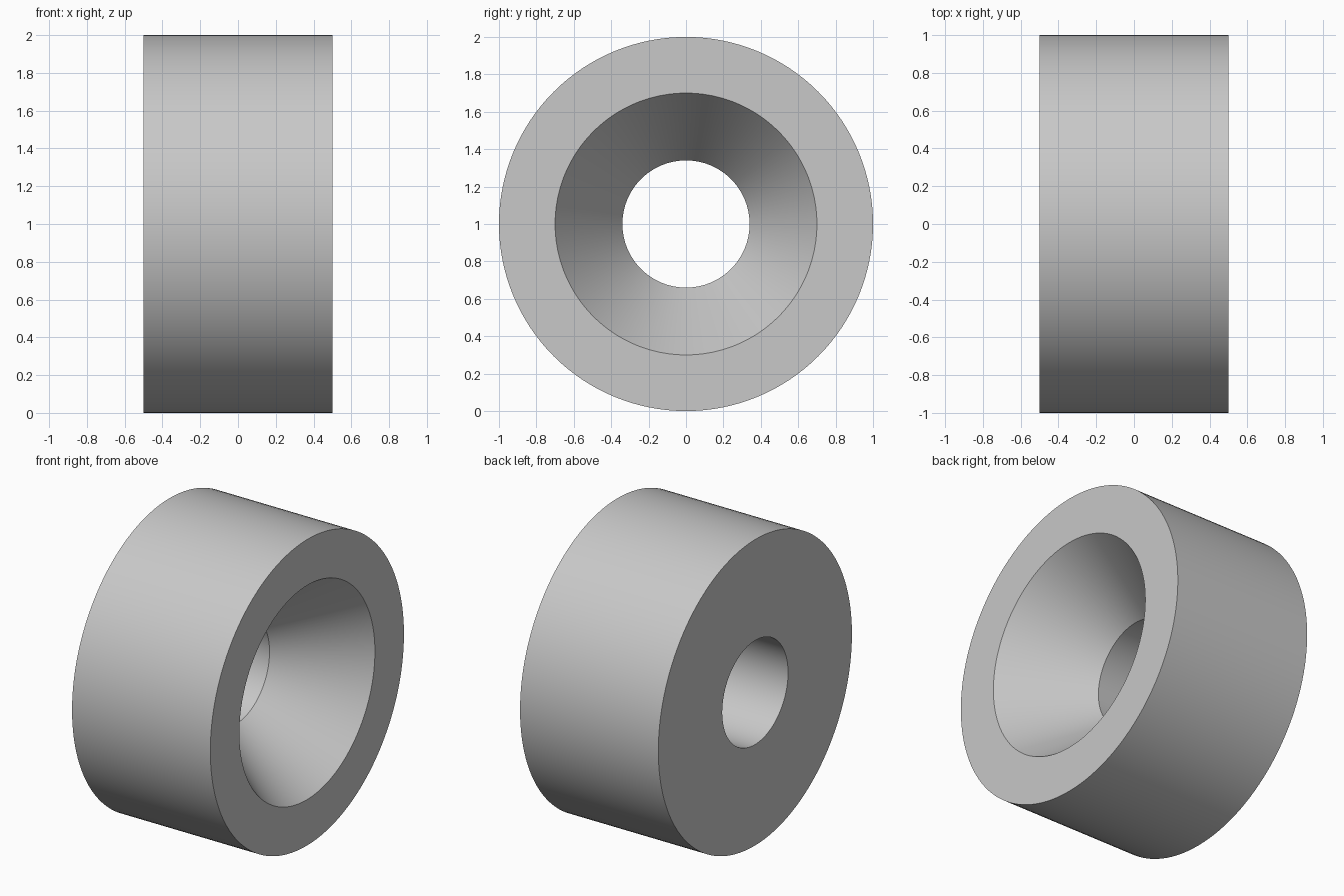
import bpy
import bmesh
from math import radians
from mathutils import Matrix

cube = bpy.data.objects.get("Cube")
if cube:
    bpy.data.objects.remove(cube, do_unlink=True)

SEGMENTS = 128
OUTER, BORE, SINK = 1.0, 0.34, 0.70
HALF_WIDTH, SINK_END = 0.5, -0.01

# Plain grey material
grey = bpy.data.materials.new("light grey")
grey.use_nodes = True
colour = (0.58, 0.58, 0.58, 1)
grey.diffuse_color = colour
grey.node_tree.nodes["Principled BSDF"].inputs["Base Color"].default_value = colour

# Closed cross-section as (x, radius): outer wall, countersink, straight bore
profile = [
    (-HALF_WIDTH, OUTER),
    (HALF_WIDTH, OUTER),
    (HALF_WIDTH, SINK),
    (SINK_END, BORE),
    (-HALF_WIDTH, BORE),
]

# Spin the cross-section about the x axis
bm = bmesh.new()
verts = [bm.verts.new((x, 0, r)) for x, r in profile]
edges = [bm.edges.new((a, b)) for a, b in zip(verts, verts[1:] + verts[:1])]
bmesh.ops.spin(bm, geom=verts + edges, axis=(1, 0, 0), cent=(0, 0, 0),
               angle=radians(360), steps=SEGMENTS, use_merge=True)
bmesh.ops.remove_doubles(bm, verts=bm.verts, dist=0.0001)
bmesh.ops.recalc_face_normals(bm, faces=bm.faces)
bm.transform(Matrix.Translation((0, 0, OUTER)))

mesh = bpy.data.meshes.new("countersunk_ring")
bm.to_mesh(mesh)
bm.free()
mesh.materials.append(grey)
ring = bpy.data.objects.new("countersunk_ring", mesh)
bpy.context.collection.objects.link(ring)

# Smooth walls with crisp rims
bpy.ops.object.select_all(action="DESELECT")
ring.select_set(True)
bpy.context.view_layer.objects.active = ring
bpy.ops.object.shade_smooth_by_angle(angle=radians(30))
